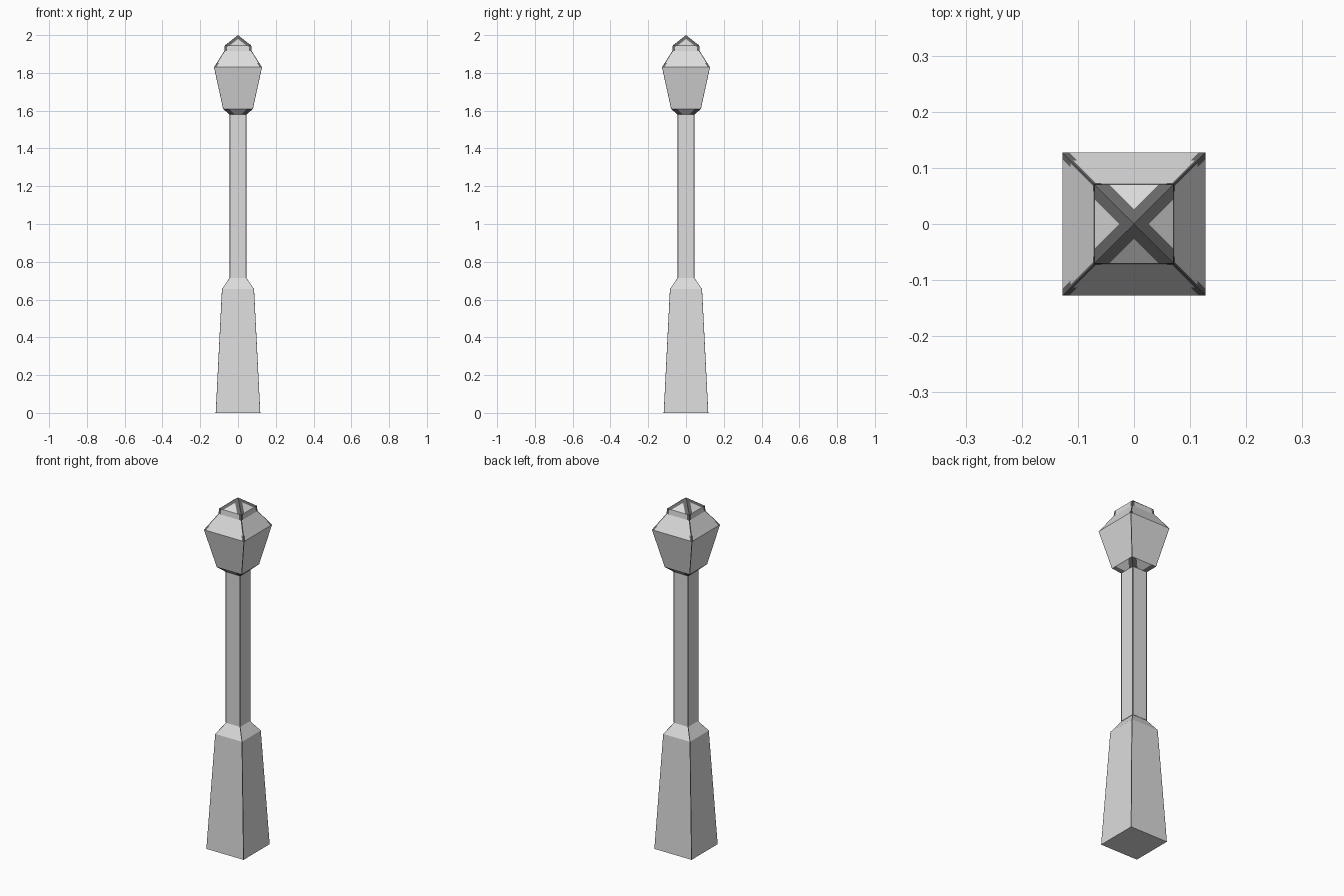
import bpy
import bmesh

if "Cube" in bpy.data.objects:
    bpy.data.objects.remove(bpy.data.objects["Cube"])


def material(name, value):
    mat = bpy.data.materials.new(name)
    mat.diffuse_color = (value, value, value, 1)
    mat.use_nodes = True
    mat.node_tree.nodes["Principled BSDF"].inputs["Base Color"].default_value = mat.diffuse_color
    return mat


light = material("light grey", 0.715)
dark = material("dark grey", 0.14)


def square_stack(name, rings, bottom=False, tip=None, trim=0):
    """Skin square rings given as (half width, height); dark trim runs along the corners."""
    bm = bmesh.new()
    loops = []
    for h, z in rings:
        loops.append([bm.verts.new((sx * h, sy * h, z))
                      for sx, sy in ((-1, -1), (1, -1), (1, 1), (-1, 1))])
    for low, high in zip(loops, loops[1:]):
        for i in range(4):
            j = (i + 1) % 4
            bm.faces.new((low[i], low[j], high[j], high[i]))
    if tip is not None:
        apex = bm.verts.new((0, 0, tip))
        for i in range(4):
            bm.faces.new((loops[-1][i], loops[-1][(i + 1) % 4], apex))
    # Cut corner strips and colour them by distance from the diagonals
    if trim:
        for sign in (-1, 1):
            for side in (-1, 1):
                bmesh.ops.bisect_plane(
                    bm, geom=bm.verts[:] + bm.edges[:] + bm.faces[:], dist=1e-6,
                    plane_co=(side * trim, 0, 0), plane_no=(1, sign, 0))
        for face in bm.faces:
            c = face.calc_center_median()
            face.material_index = int(abs(abs(c.x) - abs(c.y)) < trim)
    if bottom:
        rim = [e for e in bm.edges if all(abs(v.co.z - rings[0][1]) < 1e-6 for v in e.verts)]
        cap = bmesh.ops.contextual_create(bm, geom=rim)
        for face in cap["faces"]:
            face.material_index = 0
    bmesh.ops.recalc_face_normals(bm, faces=bm.faces[:])
    mesh = bpy.data.meshes.new(name)
    bm.to_mesh(mesh)
    bm.free()
    mesh.materials.append(light)
    mesh.materials.append(dark)
    obj = bpy.data.objects.new(name, mesh)
    bpy.context.collection.objects.link(obj)
    return obj


# Tapered foot with sloping shoulder
square_stack("pedestal", [(0.118, 0), (0.085, 0.655), (0.044, 0.715)], bottom=True, trim=0.003)
# Plain square post with dark corner edges
square_stack("post", [(0.046, 0.715), (0.046, 1.58)], trim=0.005)
# Sloping underside of the lantern
square_stack("lantern_seat", [(0.044, 1.578), (0.079, 1.61)], trim=0.03)
# Lantern body flaring upwards
square_stack("lantern", [(0.079, 1.61), (0.127, 1.83)], trim=0.003)
# Sloping lantern roof, with dark corners at the eaves
square_stack("roof_eaves", [(0.127, 1.83), (0.113, 1.852)], trim=0.012)
square_stack("lantern_roof", [(0.113, 1.852), (0.073, 1.915)], trim=0.005)
# Small collar and pyramid on top
square_stack("roof_collar", [(0.073, 1.915), (0.07, 1.945)], trim=0.014)
square_stack("roof_tip", [(0.07, 1.945)], tip=2.0, trim=0.026)
